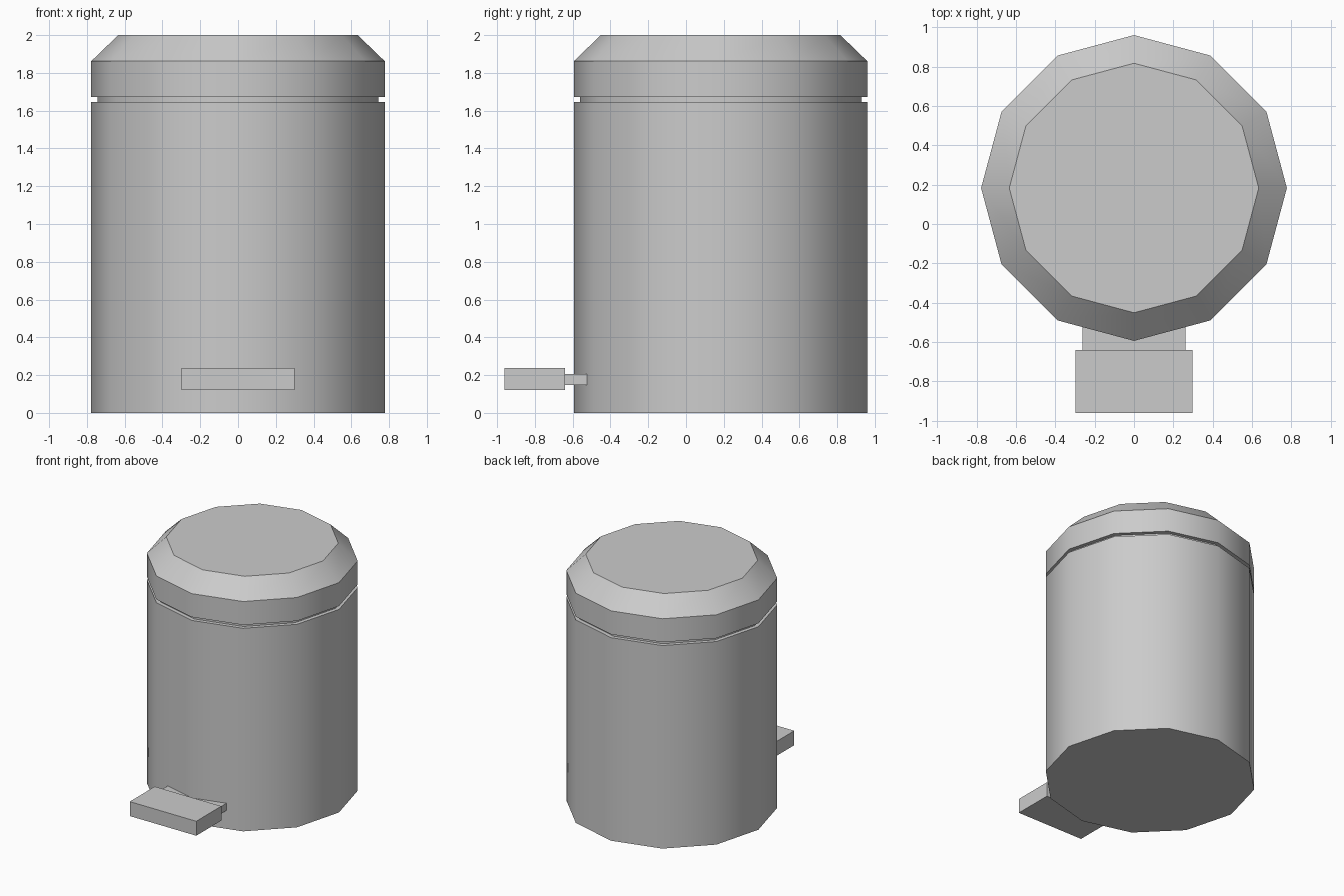
import bpy, bmesh
from math import sin, cos, pi, radians

if "Cube" in bpy.data.objects:
    bpy.data.objects.remove(bpy.data.objects["Cube"])

SIDES, CY, R = 12, 0.183, 0.777


def finish(name, bm):
    bmesh.ops.recalc_face_normals(bm, faces=bm.faces)
    mesh = bpy.data.meshes.new(name)
    bm.to_mesh(mesh)
    bm.free()
    ob = bpy.data.objects.new(name, mesh)
    bpy.context.collection.objects.link(ob)
    return ob


def lathe(name, profile):
    """Closed 12-sided solid from (radius, z) pairs, bottom to top."""
    bm = bmesh.new()
    rings = [[bm.verts.new((r * cos(2 * pi * i / SIDES), CY + r * sin(2 * pi * i / SIDES), z))
              for i in range(SIDES)] for r, z in profile]
    for a, b in zip(rings, rings[1:]):
        for i in range(SIDES):
            j = (i + 1) % SIDES
            bm.faces.new((a[i], a[j], b[j], b[i]))
    bm.faces.new(rings[0][::-1])
    bm.faces.new(rings[-1])
    ob = finish(name, bm)
    bpy.ops.object.select_all(action='DESELECT')
    ob.select_set(True)
    bpy.context.view_layer.objects.active = ob
    bpy.ops.object.shade_smooth_by_angle(angle=radians(36))
    return ob


def box(name, half_x, y0, y1, z0, z1):
    bm = bmesh.new()
    bmesh.ops.create_cube(bm, size=1)
    for v in bm.verts:
        v.co = (v.co.x * 2 * half_x,
                y1 if v.co.y > 0 else y0,
                z1 if v.co.z > 0 else z0)
    return finish(name, bm)


# Bin body with the recessed neck below the lid, and bevelled lid, in one solid
lathe("bin_body_and_lid", [(R, 0), (R, 1.645), (0.745, 1.645), (0.745, 1.672),
                           (R, 1.672), (R, 1.862), (0.634, 2.0)])

# Foot pedal and the arm that enters the body
box("pedal", 0.298, -0.96, -0.64, 0.12, 0.237)
box("pedal_arm", 0.263, -0.64, -0.51, 0.148, 0.207)
